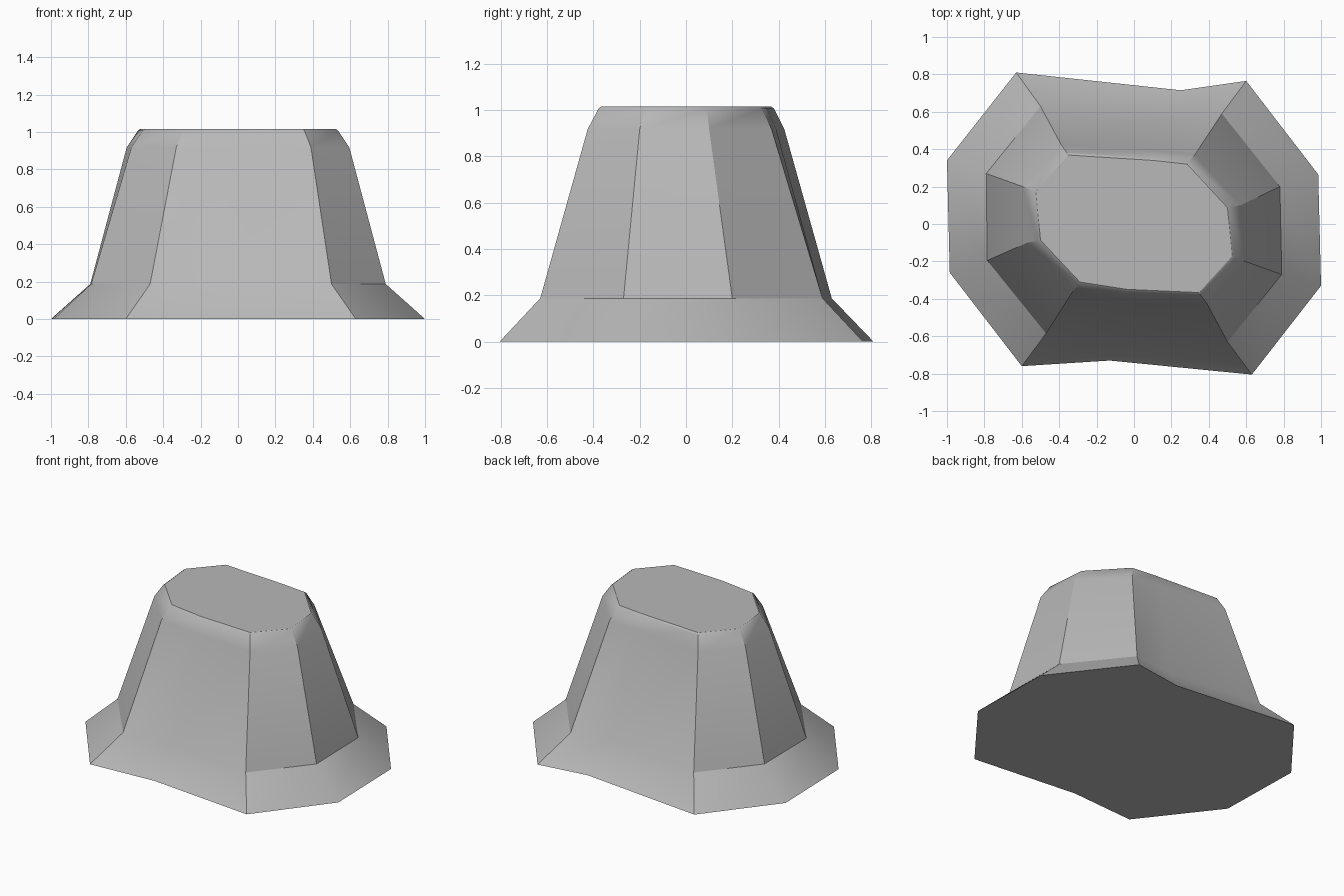
import bpy
import bmesh
import math

if "Cube" in bpy.data.objects:
    bpy.data.objects.remove(bpy.data.objects["Cube"])

# Outline corners of each level, same order around the body
base = [(-1, .34), (-.985, -.26), (-.60, -.76), (-.13, -.73), (.63, -.805),
        (1, -.33), (.985, .265), (.60, .765), (.25, .715), (-.63, .81)]
flare = [(-.79, .27), (-.785, -.195), (-.47, -.585), (-.10, -.575), (.50, -.63),
         (.79, -.27), (.78, .20), (.47, .59), (.20, .56), (-.50, .63)]
shoulder = [(-.595, .20), (-.57, -.10), (-.33, -.365), (-.05, -.405), (.39, -.425),
            (.595, -.20), (.57, .10), (.325, .37), (.12, .39), (-.39, .425)]
rim = [(-.535, .178), (-.51, -.09), (-.295, -.32), (-.04, -.36), (.355, -.378),
       (.535, -.178), (.51, .09), (.29, .33), (.11, .35), (-.358, .38)]
top = [(x * .98, y * .97) for x, y in rim]

levels = [(base, 0), (flare, .187), (shoulder, .918), (rim, 1.007), (top, 1.015)]

# Stack the outlines and skin them, with caps at both ends
bm = bmesh.new()
rings = [[bm.verts.new((x, y, z)) for x, y in pts] for pts, z in levels]
for low, high in zip(rings, rings[1:]):
    for i in range(len(low)):
        j = (i + 1) % len(low)
        bm.faces.new((low[i], low[j], high[j], high[i]))
bm.faces.new(rings[-1])
bm.faces.new(rings[0][::-1])
bmesh.ops.recalc_face_normals(bm, faces=bm.faces)

mesh = bpy.data.meshes.new("flared_rock_block")
bm.to_mesh(mesh)
bm.free()
body = bpy.data.objects.new("flared_rock_block", mesh)
bpy.context.collection.objects.link(body)

# Plain stone grey
grey = bpy.data.materials.new("stone_grey")
grey.diffuse_color = (.48, .48, .48, 1)
grey.use_nodes = True
grey.node_tree.nodes["Principled BSDF"].inputs["Base Color"].default_value = grey.diffuse_color
mesh.materials.append(grey)

# Soft shoulder, crisp corners
bpy.context.view_layer.objects.active = body
body.select_set(True)
bpy.ops.object.shade_smooth_by_angle(angle=math.radians(28))
